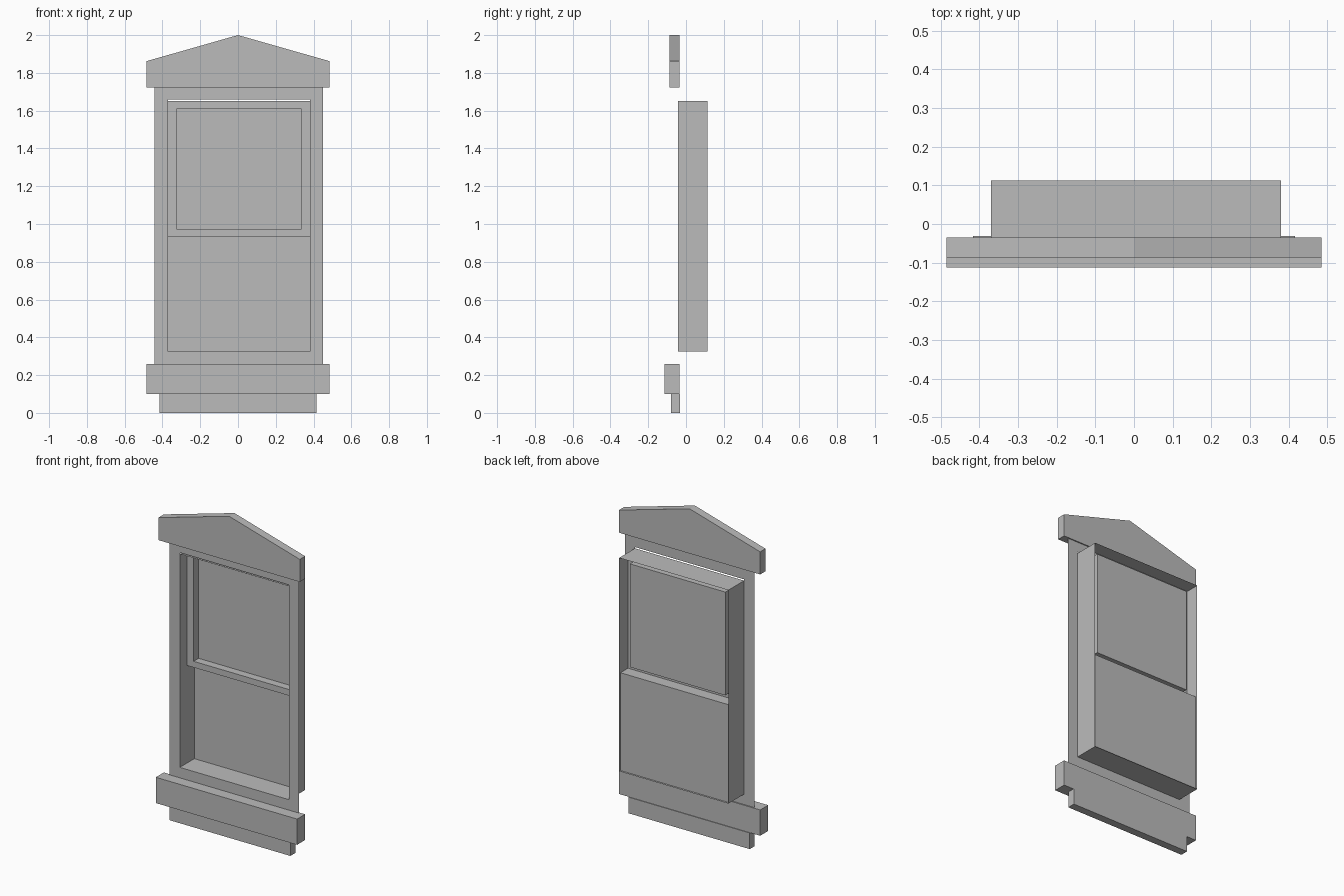
import bpy
import bmesh

if "Cube" in bpy.data.objects:
    bpy.data.objects.remove(bpy.data.objects["Cube"], do_unlink=True)

grey = bpy.data.materials.new("plain grey")
grey.use_nodes = True
grey.diffuse_color = (0.5, 0.5, 0.5, 1)
grey.node_tree.nodes["Principled BSDF"].inputs["Base Color"].default_value = (0.5, 0.5, 0.5, 1)


def finish(name, bm):
    mesh = bpy.data.meshes.new(name)
    bm.to_mesh(mesh)
    bm.free()
    mesh.materials.append(grey)
    obj = bpy.data.objects.new(name, mesh)
    bpy.context.collection.objects.link(obj)
    return obj


def board(name, outline, front, back):
    """Solid board: an x-z outline extruded from front to back."""
    bm = bmesh.new()
    face = bm.faces.new([bm.verts.new((x, front, z)) for x, z in outline])
    new = bmesh.ops.extrude_face_region(bm, geom=[face])["geom"]
    verts = [v for v in new if isinstance(v, bmesh.types.BMVert)]
    bmesh.ops.translate(bm, verts=verts, vec=(0, back - front, 0))
    bmesh.ops.recalc_face_normals(bm, faces=bm.faces)
    return finish(name, bm)


def rect(left, right, bottom, top):
    return [(left, bottom), (right, bottom), (right, top), (left, top)]


def loft(name, rings, cap=False):
    """Sheet through successive rectangles, each given as (rect, depth)."""
    bm = bmesh.new()
    loops = [[bm.verts.new((x, y, z)) for x, z in r] for r, y in rings]
    for a, b in zip(loops, loops[1:]):
        for i in range(4):
            j = (i + 1) % 4
            bm.faces.new((a[i], a[j], b[j], b[i]))
    if cap:
        bm.faces.new(loops[-1])
    return finish(name, bm)


# Openings shared by the parts
LEFT, RIGHT, BOTTOM, TOP, RAIL = -0.37, 0.38, 0.325, 1.65, 0.932
FACE, BACK, LOWER, UPPER, GLASS = -0.042, 0.113, 0.1, 0.026, 0.075
opening = rect(LEFT, RIGHT, BOTTOM, TOP)
pane = rect(-0.323, 0.333, 0.97, 1.611)

# Pediment, sill and apron boards
board("pediment", [(-0.485, 1.722), (0.485, 1.722), (0.485, 1.862),
                   (0, 2), (-0.485, 1.862)], -0.087, -0.035)
board("sill", rect(-0.485, 0.485, 0.1, 0.26), -0.113, -0.035)
board("apron", rect(-0.416, 0.416, 0, 0.1), -0.08, -0.031)

# Flat mitred casing and the box lining the opening
loft("casing", [(rect(-0.442, 0.45, 0.26, 1.722), FACE),
                (rect(LEFT, RIGHT, BOTTOM, 1.658), FACE)])
loft("jamb_box", [(opening, FACE), (opening, BACK)])

# Upper sash with its recessed pane
loft("upper_sash", [(rect(LEFT, RIGHT, RAIL, TOP), UPPER),
                    (pane, UPPER), (pane, GLASS)], cap=True)

# Lower pane, set further back, and the ledge joining the two sashes
bm = bmesh.new()
profile = [(UPPER, RAIL), (LOWER, RAIL), (LOWER, BOTTOM)]
pairs = [[bm.verts.new((x, y, z)) for x in (LEFT, RIGHT)] for y, z in profile]
for a, b in zip(pairs, pairs[1:]):
    bm.faces.new((a[0], b[0], b[1], a[1]))
finish("lower_pane", bm)
